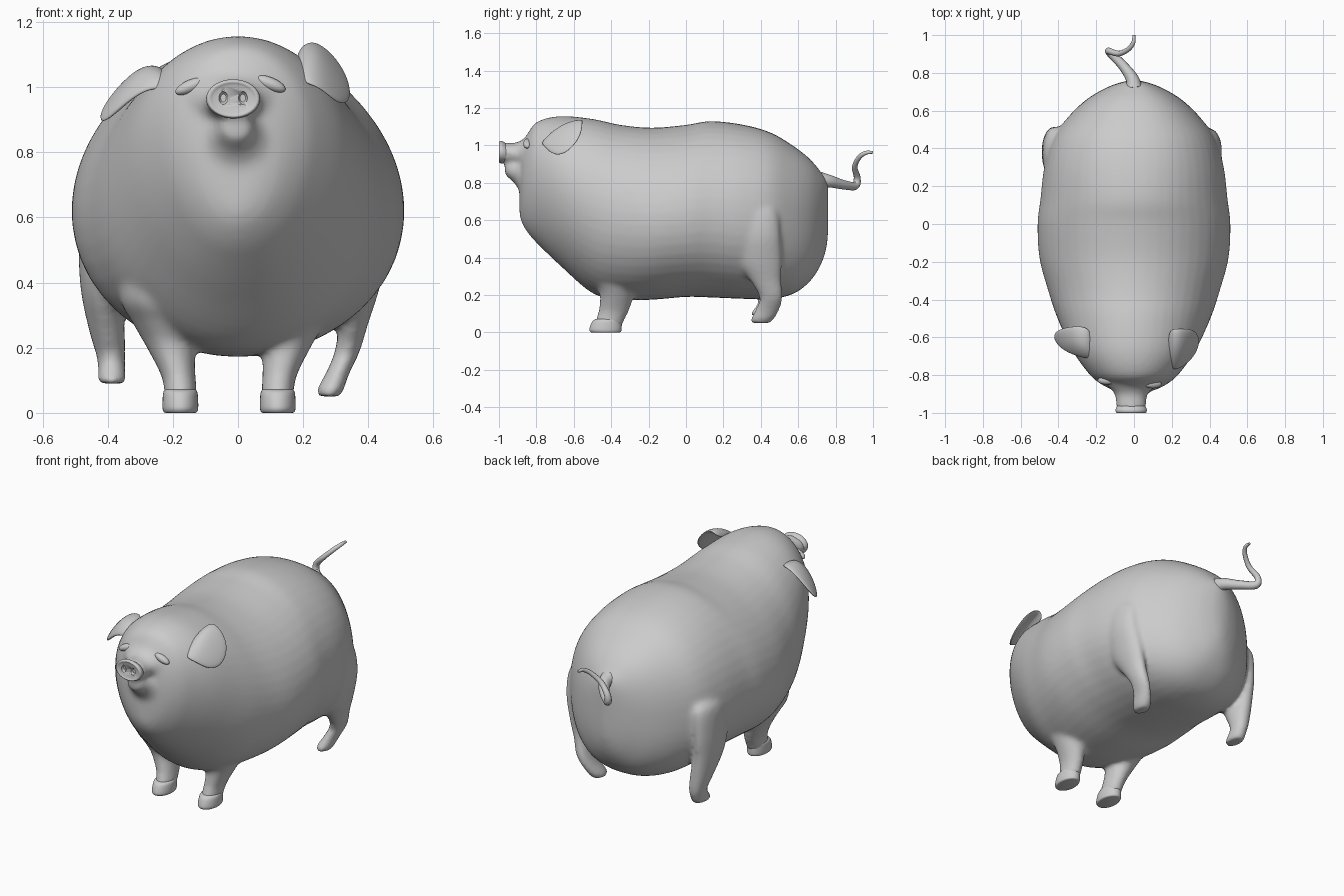
import bpy, bmesh, math

if "Cube" in bpy.data.objects:
    bpy.data.objects.remove(bpy.data.objects["Cube"])


def smooth_rows(rows, steps):
    """Catmull-Rom interpolation through rows of numbers."""
    out = []
    for i in range(len(rows) - 1):
        p0, p1 = rows[max(i - 1, 0)], rows[i]
        p2, p3 = rows[i + 1], rows[min(i + 2, len(rows) - 1)]
        for s in range(steps):
            t = s / steps
            out.append([0.5 * (2 * b + (c - a) * t + (2 * a - 5 * b + 4 * c - d) * t * t
                               + (3 * b - a - 3 * c + d) * t ** 3)
                        for a, b, c, d in zip(p0, p1, p2, p3)])
    return out + [list(rows[-1])]


def finish(name, bm, angle=50):
    bmesh.ops.recalc_face_normals(bm, faces=bm.faces)
    me = bpy.data.meshes.new(name)
    bm.to_mesh(me)
    bm.free()
    ob = bpy.data.objects.new(name, me)
    bpy.context.collection.objects.link(ob)
    bpy.ops.object.select_all(action='DESELECT')
    bpy.context.view_layer.objects.active = ob
    ob.select_set(True)
    bpy.ops.object.shade_smooth_by_angle(angle=math.radians(angle))
    return ob


def power(v, n):
    return math.copysign(abs(v) ** (2 / n), v)


def loft(name, rings, axis='Z', steps=4, sides=32):
    """Skin rings (x, y, z, half width, half depth, squareness, top widening) across an axis."""
    bm = bmesh.new()
    loops = []
    rings = [tuple(r) + (2, 0)[len(r) - 5:] for r in rings]
    for x, y, z, a, b, n, k in smooth_rows(rings, steps):
        a, b = max(a, .002), max(b, .002)
        loop = []
        for i in range(sides):
            t = 2 * math.pi * i / sides
            s = power(math.sin(t), n)
            c, s = a * power(math.cos(t), n) * (1 + k * s), b * s
            loop.append(bm.verts.new((x + c, y, z + s) if axis == 'Y' else (x + c, y + s, z)))
        loops.append(loop)
    for l, m in zip(loops, loops[1:]):
        for i in range(sides):
            j = (i + 1) % sides
            bm.faces.new((l[i], l[j], m[j], m[i]))
    bm.faces.new(loops[0])
    bm.faces.new(loops[-1])
    return finish(name, bm)


def ellipsoid(name, loc, size, tilt=0):
    bm = bmesh.new()
    bmesh.ops.create_uvsphere(bm, u_segments=24, v_segments=12, radius=1)
    ob = finish(name, bm)
    ob.location, ob.scale, ob.rotation_euler = loc, size, (0, tilt, 0)
    return ob


# Body with head: y, top z, bottom z, half width, squareness, top widening
profile = [
    (-.89, .93, .63, .05, 2, .05), (-.875, 1.0, .58, .12, 2, .08), (-.84, 1.075, .525, .185, 2, .1),
    (-.79, 1.13, .47, .24, 2, .1), (-.67, 1.157, .355, .325, 2, .07), (-.5, 1.142, .21, .405, 2, 0),
    (-.35, 1.11, .175, .455, 2, -.04), (-.18, 1.095, .175, .50, 2, -.06),
    (0, 1.11, .19, .51, 2, -.06), (.13, 1.13, .187, .495, 2, -.06),
    (.3, 1.112, .18, .475, 2.1, -.05), (.45, 1.07, .178, .432, 2.2, -.04),
    (.57, 1.0, .205, .345, 2.3, -.04), (.66, .93, .27, .25, 2.4, -.04),
    (.72, .86, .36, .15, 2.4, 0), (.75, .82, .45, .07, 2.4, 0), (.76, .79, .53, .02, 2, 0)]
skin = [loft("body", [(0, y, (t + b) / 2, w, (t - b) / 2, n, k)
                      for y, t, b, w, n, k in profile], 'Y', 5, 48)]

# Muzzle and lower jaw
skin.append(loft("muzzle", [
    (-.01, -.77, .945, .21, .16), (-.012, -.85, .955, .135, .095), (-.015, -.90, .955, .088, .062),
    (-.015, -.96, .958, .08, .057), (-.015, -.985, .964, .075, .053)], 'Y'))
skin.append(loft("jaw", [
    (0, -.77, .80, .20, .18), (0, -.865, .825, .11, .115), (-.005, -.91, .86, .07, .07),
    (-.005, -.95, .873, .05, .047), (-.005, -.968, .876, .035, .033)], 'Y'))

# Front legs and hooves: side, foot x, shoulder x
for name, fx, sx in (("right", .122, .19), ("left", -.177, -.25)):
    d = sx - fx
    skin.append(loft(name + "_front_leg", [
        (sx, -.38, .52, .11, .14), (sx, -.37, .36, .115, .16), (fx + d * .75, -.365, .28, .094, .125),
        (fx + d * .45, -.367, .21, .076, .094), (fx + d * .1, -.385, .12, .054, .082),
        (fx, -.405, .07, .05, .077), (fx, -.415, .035, .048, .074)]))
    loft(name + "_front_hoof", [
        (fx, -.41, .072, .047, .070), (fx, -.422, .06, .053, .079),
        (fx, -.43, .02, .055, .086), (fx, -.43, .004, .052, .082), (fx, -.43, 0, .045, .074)])

# Hind legs, each in its own pose
skin.append(loft("right_hind_leg", [
    (.38, .38, .69, .04, .06), (.40, .38, .65, .055, .108), (.405, .385, .52, .06, .12),
    (.378, .395, .38, .056, .118), (.356, .425, .28, .046, .085), (.336, .455, .19, .039, .064),
    (.305, .435, .12, .037, .065), (.285, .41, .075, .042, .064), (.28, .40, .05, .034, .05)]))
skin.append(loft("left_hind_leg", [
    (-.39, .39, .70, .04, .06), (-.415, .38, .65, .062, .13), (-.427, .38, .50, .062, .135),
    (-.42, .39, .37, .062, .115), (-.402, .425, .25, .055, .08), (-.39, .445, .17, .044, .059),
    (-.387, .425, .125, .042, .064), (-.387, .41, .10, .045, .068), (-.387, .41, .09, .038, .058)]))

# Fuse the skin parts and blend the joints
bpy.ops.object.select_all(action='DESELECT')
for ob in skin:
    ob.select_set(True)
body = bpy.context.view_layer.objects.active = skin[0]
bpy.ops.object.join()
body.modifiers.clear()
mod = body.modifiers.new("fuse", 'REMESH')
mod.mode, mod.voxel_size, mod.use_smooth_shade = 'VOXEL', .013, True
mod = body.modifiers.new("blend", 'SMOOTH')
mod.factor, mod.iterations = .5, 10

# Snout disc with nostril hollows
snout = loft("snout_disc", [
    (-.015, -.96, .958, .074, .052), (-.015, -.985, .964, .083, .06),
    (-.015, -1.0, .964, .077, .055), (-.015, -.996, .964, .062, .044)], 'Y', 4)
for sx in (-1, 1):
    cut = ellipsoid("nostril_cutter", (-.015 + sx * .03, -1.0, .967), (.014, .02, .02))
    mod = snout.modifiers.new("nostril", 'BOOLEAN')
    mod.object, mod.operation = cut, 'DIFFERENCE'
    bpy.context.view_layer.update()
    bpy.context.view_layer.objects.active = snout
    bpy.ops.object.modifier_apply(modifier=mod.name)
    bpy.data.objects.remove(cut)

# Eyes
ellipsoid("right_eye", (.1, -.848, 1.01), (.049, .022, .02), .4)
ellipsoid("left_eye", (-.145, -.828, 1.003), (.051, .022, .02), -.4)


# Ears: curved flaps from a 3 x 3 patch (root, middle, tip)
def ear(name, rows):
    bm = bmesh.new()
    g = [[bm.verts.new(p) for p in row] for row in rows]
    for i in range(2):
        for j in range(2):
            bm.faces.new((g[i][j], g[i][j + 1], g[i + 1][j + 1], g[i + 1][j]))
    ob = finish(name, bm, 180)
    sol = ob.modifiers.new("thickness", 'SOLIDIFY')
    sol.thickness, sol.offset = .025, 0
    sub = ob.modifiers.new("round", 'SUBSURF')
    sub.levels = sub.render_levels = 3


ear("right_ear", [
    [(.19, -.78, 1.01), (.18, -.68, 1.08), (.18, -.55, 1.10)],
    [(.25, -.77, 1.0), (.24, -.66, 1.14), (.23, -.55, 1.16)],
    [(.31, -.71, .94), (.36, -.63, .95), (.33, -.55, 1.06)]])
ear("left_ear", [
    [(-.20, -.72, .99), (-.23, -.66, 1.05), (-.22, -.55, 1.05)],
    [(-.28, -.71, 1.0), (-.31, -.64, 1.07), (-.30, -.53, 1.07)],
    [(-.37, -.67, .93), (-.43, -.62, .87), (-.43, -.56, .93)]])

# Curly tail: x, y, z, radius
path = smooth_rows([
    (0, .72, .815, .045), (-.01, .77, .808, .034), (-.06, .84, .79, .026), (-.125, .905, .785, .022),
    (-.13, .915, .83, .018), (-.08, .902, .885, .015), (-.03, .925, .935, .013),
    (-.004, .96, .96, .011), (0, 1.0, .963, .007)], 5)
cu = bpy.data.curves.new("tail", 'CURVE')
cu.dimensions, cu.bevel_depth, cu.bevel_resolution, cu.use_fill_caps = '3D', 1, 3, True
sp = cu.splines.new('POLY')
sp.points.add(len(path) - 1)
for p, (x, y, z, r) in zip(sp.points, path):
    p.co, p.radius = (x, y, z, 1), r
sp.use_smooth = True
bpy.context.collection.objects.link(bpy.data.objects.new("tail", cu))
